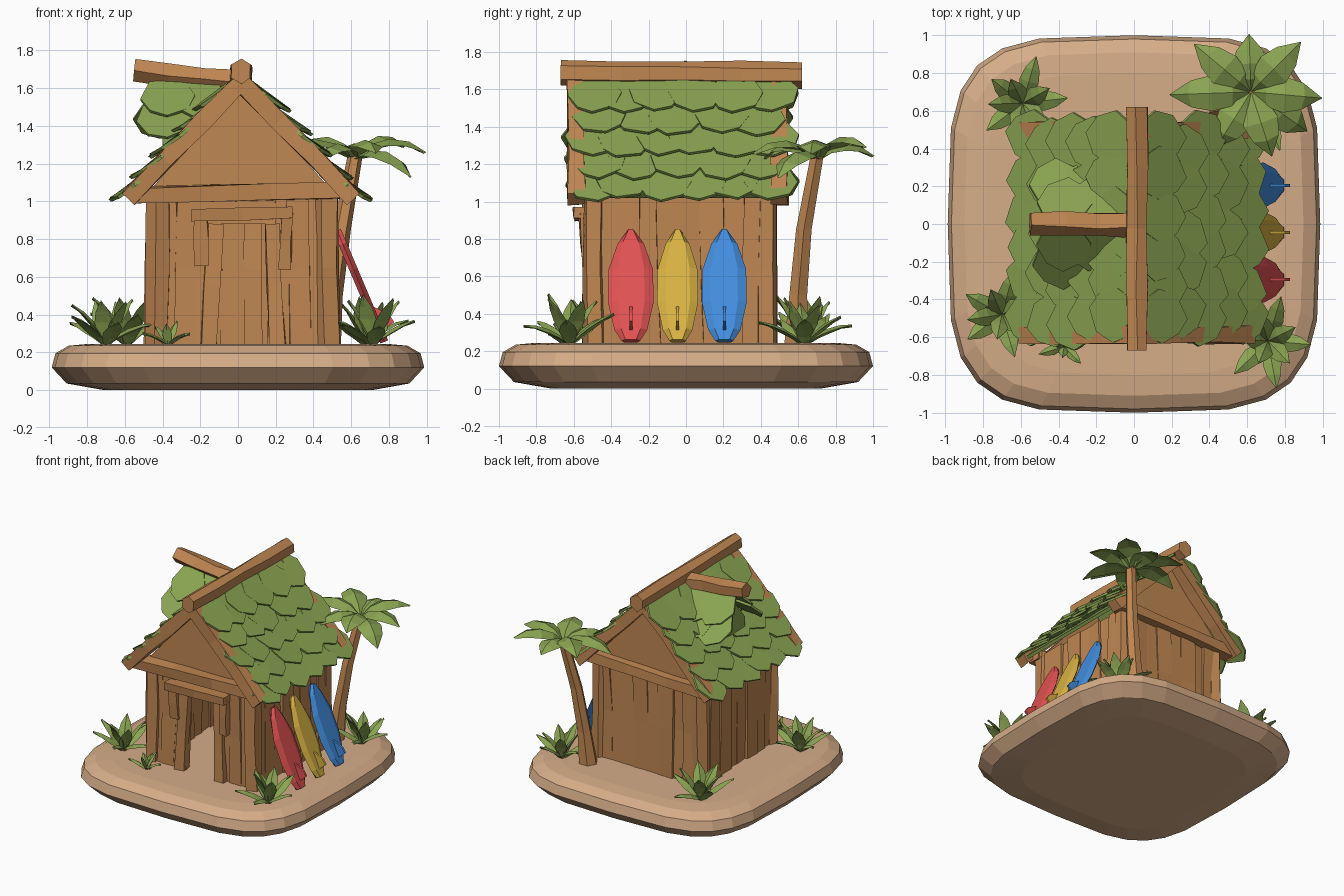
import bpy, bmesh, math, random
from mathutils import Vector as V

if "Cube" in bpy.data.objects:
    bpy.data.objects.remove(bpy.data.objects["Cube"])

random.seed(7)
R = random.uniform


def material(name, rgb):
    lin = [((c / 255 + 0.055) / 1.055) ** 2.4 for c in rgb]
    m = bpy.data.materials.new(name)
    m.diffuse_color = (*lin, 1)
    m.use_nodes = True
    m.node_tree.nodes["Principled BSDF"].inputs["Base Color"].default_value = m.diffuse_color
    return m


SAND = material("sand", (214, 173, 136))
WOOD = material("wood", (192, 135, 82))
GREEN = material("leaf green", (138, 164, 82))
RED = material("board red", (226, 82, 82))
YELLOW = material("board yellow", (216, 178, 66))
BLUE = material("board blue", (66, 142, 222))


def finish(bm, name, mat):
    bmesh.ops.recalc_face_normals(bm, faces=bm.faces)
    me = bpy.data.meshes.new(name)
    bm.to_mesh(me)
    bm.free()
    me.materials.append(mat)
    bpy.context.collection.objects.link(bpy.data.objects.new(name, me))


def loft(bm, rings):
    """Closed skin through equal-sized rings of points, capped at both ends."""
    vs = [[bm.verts.new(p) for p in r] for r in rings]
    n = len(vs[0])
    for a, b in zip(vs, vs[1:]):
        for i in range(n):
            bm.faces.new((a[i], a[(i + 1) % n], b[(i + 1) % n], b[i]))
    bm.faces.new(vs[0][::-1])
    bm.faces.new(vs[-1])


def beam(bm, a, b, w, d, wide=(1, 0, 0), sides=4, steps=2, jit=0.008):
    """Rough-hewn timber from a to b, w across the 'wide' direction, d deep."""
    a, b = V(a), V(b)
    ax = (b - a).normalized()
    deep = ax.cross(V(wide)).normalized()
    u = deep.cross(ax)
    k = 1 / math.cos(math.pi / sides)
    rings = []
    for i in range(steps + 1):
        c = a.lerp(b, i / steps)
        rings.append([c + u * (w / 2 * k * math.cos(t) + R(-jit, jit)) + deep * (d / 2 * k * math.sin(t) + R(-jit, jit))
                      for t in [(j + 0.5) * math.tau / sides for j in range(sides)]])
    loft(bm, rings)


def leaf(bm, base, az, elev, droop, length, width):
    """Folded, drooping blade."""
    p = V(base)
    out, side = V((math.cos(az), math.sin(az), 0)), V((-math.sin(az), math.cos(az), 0))
    prof = (0.25, 0.75, 1.0, 0.75, 0.04)
    rings = []
    for i, w in enumerate(prof):
        e = math.radians(elev - droop * i / (len(prof) - 1))
        fwd = out * math.cos(e) + V((0, 0, math.sin(e)))
        nrm = -out * math.sin(e) + V((0, 0, math.cos(e)))
        h = w * width / 2
        rings.append([p - side * h - nrm * h * 0.35, p + nrm * 0.004, p + side * h - nrm * h * 0.35, p - nrm * 0.012])
        p = p + fwd * length / (len(prof) - 1)
    loft(bm, rings)


def shingle(bm, o, across, down, nrm, s=1.0):
    """Broad pointed roof leaf, lifted at its lower end."""
    shape = [(-.09, 0), (.09, 0), (.145, .12), (.10, .23), (R(-.03, .03), .285), (-.10, .23), (-.145, .12)]
    tw = R(-.2, .2)
    ac, dn = across + down * tw, down - across * tw
    pts = [o + ac * x * s + dn * y * s + nrm * (y * 0.16 - abs(x) * 0.12 + R(-.005, .005)) for x, y in shape]
    loft(bm, [pts, [p + nrm * 0.018 for p in pts]])


# rounded-square sand base
bm = bmesh.new()
rings = []
for z, s in ((0, .72), (.035, .92), (.12, 1), (.195, .98), (.235, .91), (.245, .8)):
    ring = []
    for i in range(24):
        t = math.tau * i / 24
        c, q = math.cos(t), math.sin(t)
        ring.append((math.copysign(abs(c) ** .5, c) * .987 * s, math.copysign(abs(q) ** .5, q) * s, z))
    rings.append(ring)
loft(bm, rings)
finish(bm, "sand_base", SAND)


# plank walls
def wall(name, a, b, n, top=1.05):
    bm = bmesh.new()
    a, b = V((*a, 0)), V((*b, 0))
    along = (b - a).normalized()
    w = (b - a).length / n
    outw = along.cross(V((0, 0, 1)))
    for i in range(n):
        c = a.lerp(b, (i + .5) / n) + outw * R(-.012, .012)
        tilt = along * R(-.012, .012)
        beam(bm, c - tilt + V((0, 0, .225)), c + tilt + V((0, 0, top)), w * 1.16, .06, along, jit=.009)
    finish(bm, name, WOOD)


FRONT, BACK, LEFT, RIGHT = -.48, .43, -.425, .475
wall("front_wall_left", (LEFT, FRONT), (-.12, FRONT), 3)
wall("front_wall_right", (.17, FRONT), (RIGHT, FRONT), 3)
wall("back_wall", (RIGHT, BACK), (LEFT, BACK), 8)
wall("left_wall", (LEFT, BACK), (LEFT, FRONT), 8)
wall("right_wall", (RIGHT, FRONT), (RIGHT, BACK), 8)

bm = bmesh.new()
for x in (LEFT, RIGHT):
    for y in (FRONT - .01, BACK):
        beam(bm, (x * 1.01, y, .225), (x * .98, y, 1.07), .11, .10, sides=5)
finish(bm, "corner_posts", WOOD)

# doorway frame
bm = bmesh.new()
beam(bm, (.02, FRONT, .88), (.02, FRONT, 1.06), .36, .06)
beam(bm, (-.25, -.55, .93), (.29, -.55, .935), .06, .10, (0, 0, 1))
beam(bm, (-.19, -.52, .66), (-.2, -.54, .92), .07, .06)
beam(bm, (.25, -.52, .64), (.26, -.54, .94), .06, .06)
beam(bm, (-.16, -.52, .23), (-.12, -.51, .88), .08, .05)
beam(bm, (.21, -.52, .23), (.18, -.51, .88), .08, .05)
finish(bm, "door_frame", WOOD)

# gables, cross beams and sloping edge boards, front and back
RX, RZ = .015, 1.64
for tag, y0, yb, yt in (("front", -.50, -.585, -.535), ("back", .40, .50, .465)):
    bm = bmesh.new()
    tri = [(-.5, 1.02), (.53, 1.02), (RX, 1.6)]
    loft(bm, [[(x, y, z) for x, z in tri] for y in (y0, y0 + .05)])
    finish(bm, tag + "_gable", WOOD)
    bm = bmesh.new()
    beam(bm, (-.55, yt, 1.03), (.54, yt, 1.06), .085, .10, (0, 0, 1), steps=3)
    finish(bm, tag + "_cross_beam", WOOD)
    bm = bmesh.new()
    for s in (-1, 1):
        beam(bm, (RX, yb, 1.63), (RX + s * .60, yb, 1.015), .09, .09, (0, 1, 0), steps=3)
    finish(bm, tag + "_edge_boards", WOOD)

# leaf roof: thin underlay plus overlapping rows
for s, tag in ((-1, "left"), (1, "right")):
    down = V((s * .675, 0, -.738))
    nrm = V((s * .738, 0, .675))
    across = V((0, 1, 0))
    ridge = V((RX, -.035, RZ))
    bm = bmesh.new()
    slab = [ridge + across * y + down * d for y, d in ((-.53, 0), (.53, 0), (.53, .84), (-.53, .84))]
    loft(bm, [slab, [p + nrm * .025 for p in slab]])
    for row in range(5):
        n = 6 - row % 2
        for i in range(n):
            y = (i - (n - 1) / 2) * (.19 if n == 6 else .225) + R(-.015, .015)
            shingle(bm, ridge + across * y + down * (.01 + .158 * row + R(-.015, .015)) + nrm * .03,
                    across, down, nrm)
    finish(bm, "roof_leaves_" + tag, GREEN)

# ridge beam
bm = bmesh.new()
beam(bm, (RX, -.67, 1.685), (RX, .62, 1.675), .11, .12, sides=6, steps=4, jit=.007)
finish(bm, "ridge_beam", WOOD)

# small dormer on the left slope
bm = bmesh.new()
beam(bm, (-.55, .01, 1.69), (0, 0, 1.635), .11, .10, (0, 1, 0), sides=5, steps=3)
finish(bm, "dormer_beam", WOOD)
bm = bmesh.new()
pent = [(-.19, 1.1), (.19, 1.1), (.19, 1.37), (0, 1.6), (-.19, 1.37)]
loft(bm, [[(x, y, min(z, 1.6)) for y, z in pent] for x in (-.40, -.1)])
for s in (-1, 1):
    for row in range(2):
        for x in (-.41, -.22):
            shingle(bm, V((x + .03 * row, s * .02, 1.635)) + V((0, s * .64, -.77)) * .15 * (1 - row),
                    V((1, 0, 0)), V((0, s * .64, -.77)), V((0, s * .77, .64)))
finish(bm, "dormer_leaves", GREEN)

# surfboards leaning on the right wall
axis, out = V((-.25, 0, .59)), V((.92, 0, .39))
for name, mat, y, hw in (("red_surfboard", RED, -.295, .122), ("yellow_surfboard", YELLOW, -.045, .11),
                         ("blue_surfboard", BLUE, .205, .12)):
    bm = bmesh.new()
    foot = V((.775, y, .255))
    rings = []
    for t, k in ((0, .4), (.1, .72), (.35, 1), (.65, .97), (.88, .58), (1, .15)):
        c, w, th = foot + axis * t, hw * k, .022
        rings.append([c + V((0, a * w, 0)) + out * b * th
                      for a, b in ((-1, 0), (-.7, -1), (.7, -1), (1, 0), (.6, 1), (-.6, 1))])
    loft(bm, rings)
    fin = [foot + axis * t + out * o for t, o in ((.08, .01), (.32, .01), (.2, .08), (.12, .09))]
    loft(bm, [[p + V((0, e, 0)) for p in fin] for e in (-.008, .008)])
    finish(bm, name, mat)

# palm tree
bm = bmesh.new()
path = [((.47, .59, .23), .075), ((.50, .60, .5), .055), ((.55, .63, .85), .048), ((.62, .70, 1.24), .04)]
loft(bm, [[V(c) + V((math.cos(a) * r, math.sin(a) * r, 0)) for a in [math.tau * i / 6 for i in range(6)]]
          for c, r in path])
finish(bm, "palm_trunk", WOOD)
bm = bmesh.new()
for az, ln, el in ((-5, .42, 40), (45, .42, 45), (92, .34, 38), (140, .44, 42), (182, .48, 36), (238, .38, 35),
                   (288, .40, 40), (325, .42, 20)):
    leaf(bm, (.62, .70, 1.23), math.radians(az), el, 95, ln, .19)
finish(bm, "palm_leaves", GREEN)

# ground plants
for name, c, size, n in (("plant_front_right", (.71, -.62), 1, 10), ("plant_front_left", (-.70, -.48), 1, 10),
                         ("plant_back_left", (-.59, .64), 1.05, 10), ("plant_back_right", (.68, .63), .95, 10),
                         ("plant_small", (-.37, -.65), .52, 7)):
    bm = bmesh.new()
    for i in range(n):
        leaf(bm, (*c, .235), math.tau * i / n + R(-.2, .2), 45 + 28 * (i % 2) + R(-6, 6), R(30, 50),
             size * R(.25, .32), size * .10)
    finish(bm, name, GREEN)
